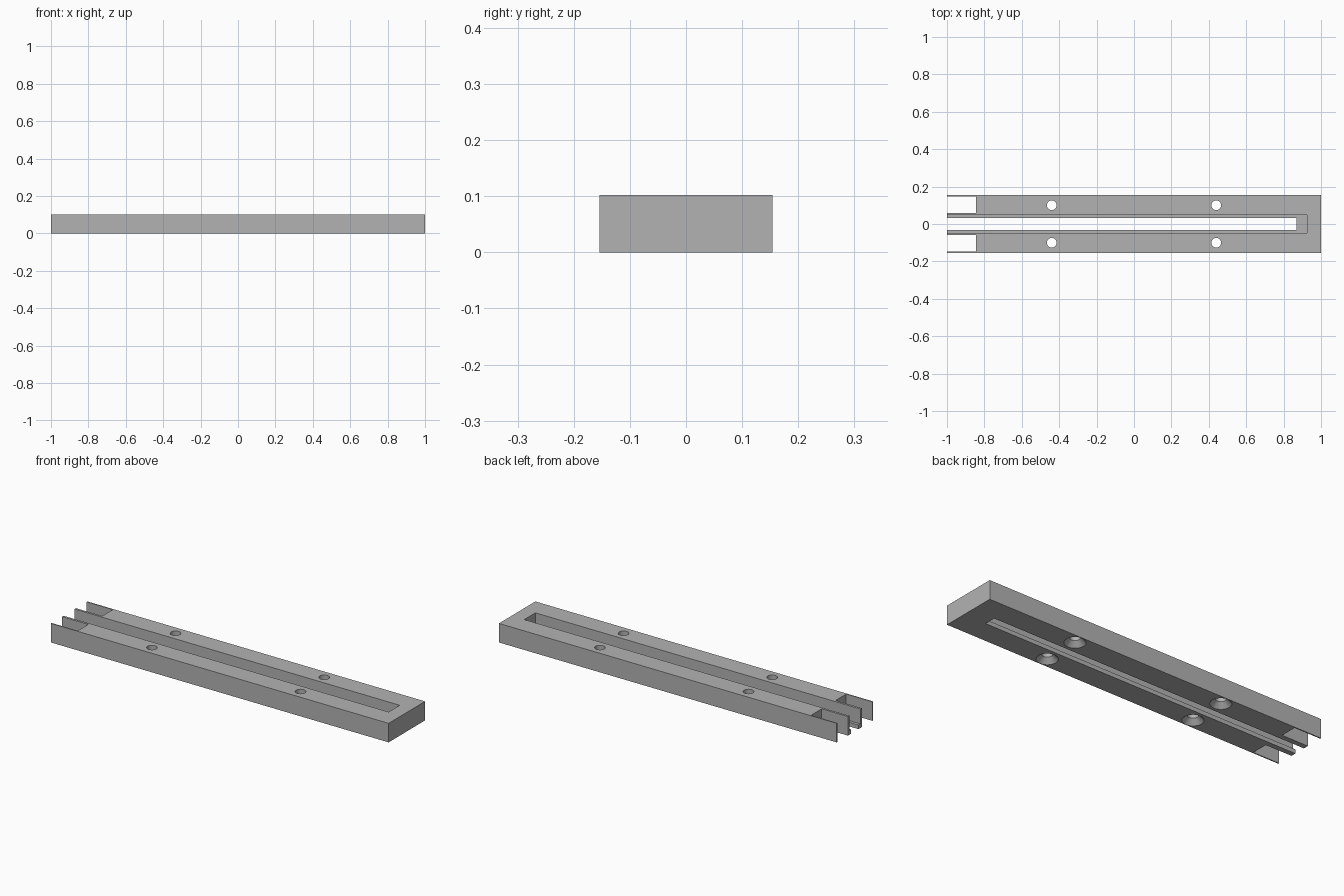
import bpy
import math

if "Cube" in bpy.data.objects:
    bpy.data.objects.remove(bpy.data.objects["Cube"], do_unlink=True)

H = 0.102        # rail height
HALF_W = 0.154   # half width
LEDGE = 0.022    # height of the slot ledge

grey = bpy.data.materials.new("plain grey")
grey.use_nodes = True
grey.diffuse_color = (0.45, 0.45, 0.45, 1)
grey.node_tree.nodes["Principled BSDF"].inputs["Base Color"].default_value = grey.diffuse_color


def box(name, x, y, z):
    """Box from three (low, high) ranges."""
    bpy.ops.mesh.primitive_cube_add(size=1, location=[sum(r) / 2 for r in (x, y, z)])
    ob = bpy.context.object
    ob.name = name
    ob.scale = [r[1] - r[0] for r in (x, y, z)]
    bpy.ops.object.transform_apply(location=True, scale=True)
    ob.data.materials.append(grey)
    return ob


def cone(name, x, y, z, r_low, r_high):
    bpy.ops.mesh.primitive_cone_add(vertices=32, radius1=r_low, radius2=r_high,
                                    depth=z[1] - z[0], location=(x, y, sum(z) / 2))
    ob = bpy.context.object
    ob.name = name
    ob.data.materials.append(grey)
    return ob


rail = box("slotted_rail", (-1, 1), (-HALF_W, HALF_W), (0, H))

# Stepped slot, open at the right end
cutters = [
    box("wide_slot_cutter", (-1.1, 0.925), (-0.047, 0.047), (LEDGE, H + 0.1)),
    box("narrow_slot_cutter", (-1.1, 0.87), (-0.031, 0.031), (-0.1, H + 0.05)),
]

for side in (-1, 1):
    # End notches that leave thin walls
    cutters.append(box("notch_cutter", (-1.1, -0.845),
                       sorted((side * 0.059, side * 0.148)), (-0.1, H + 0.1)))
    # Screw holes, countersunk from below
    for x in (-0.44, 0.44):
        cutters.append(cone("hole_cutter", x, side * 0.1, (-0.05, H + 0.05), 0.026, 0.026))
        cutters.append(cone("countersink_cutter", x, side * 0.1, (-0.01, 0.026), 0.062, 0.026))

for cutter in cutters:
    mod = rail.modifiers.new(cutter.name, "BOOLEAN")
    mod.operation = "DIFFERENCE"
    mod.solver = "EXACT"
    mod.object = cutter

# Apply the cuts, then drop the cutters
bpy.ops.object.select_all(action="DESELECT")
bpy.context.view_layer.objects.active = rail
rail.select_set(True)
for mod in list(rail.modifiers):
    bpy.ops.object.modifier_apply(modifier=mod.name)
for cutter in cutters:
    bpy.data.objects.remove(cutter, do_unlink=True)

bpy.ops.object.shade_smooth_by_angle(angle=math.radians(30))
